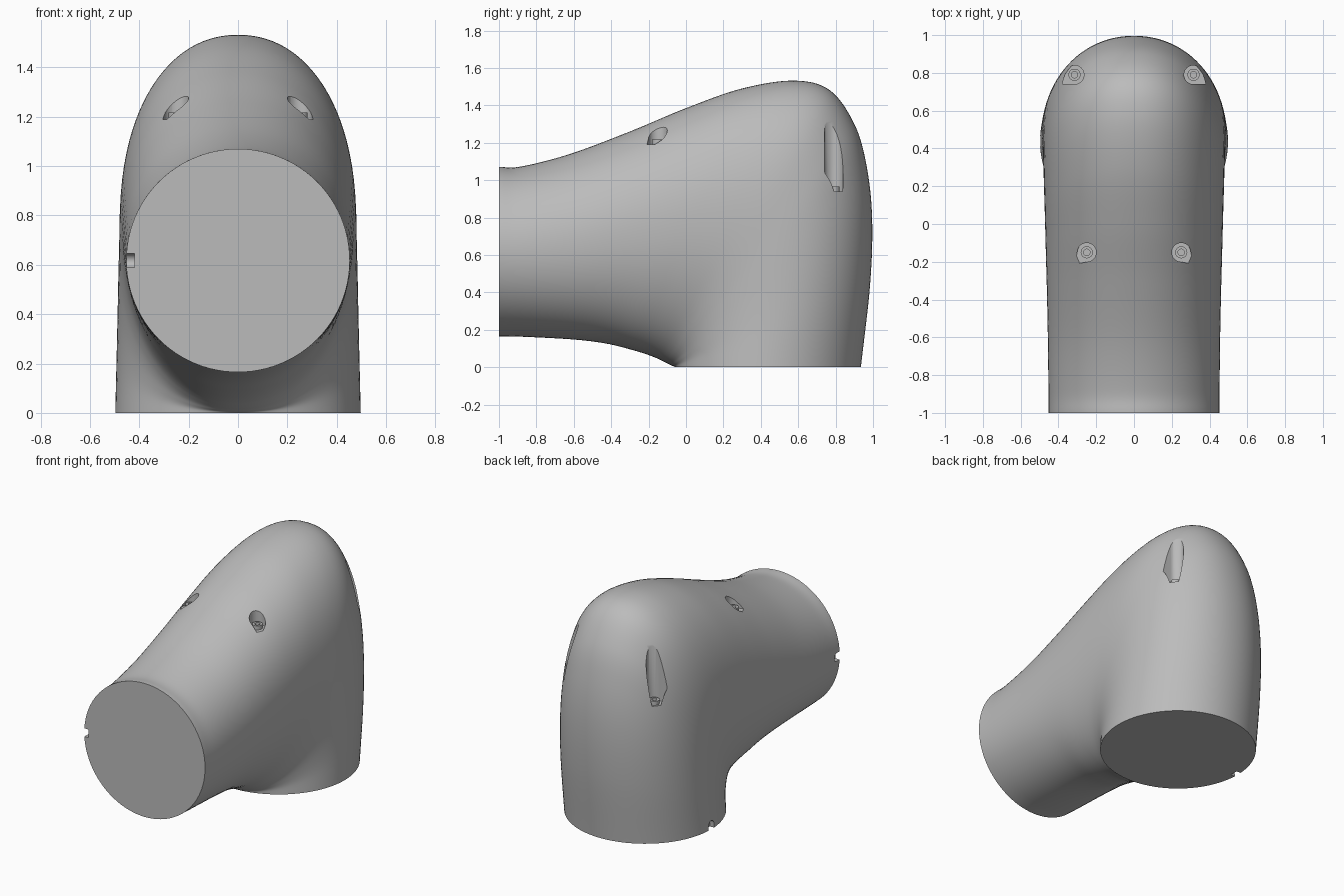
import bpy
import bmesh
import math
from mathutils import Vector

if "Cube" in bpy.data.objects:
    bpy.data.objects.remove(bpy.data.objects["Cube"], do_unlink=True)

RING_POINTS = 96
STEPS = 8

grey = bpy.data.materials.new("plain grey")
grey.use_nodes = True
colour = (0.5, 0.5, 0.5, 1)
grey.diffuse_color = colour
grey.node_tree.nodes["Principled BSDF"].inputs["Base Color"].default_value = colour


def make_object(name, bm):
    bmesh.ops.recalc_face_normals(bm, faces=bm.faces)
    mesh = bpy.data.meshes.new(name)
    bm.to_mesh(mesh)
    bm.free()
    mesh.materials.append(grey)
    obj = bpy.data.objects.new(name, mesh)
    bpy.context.collection.objects.link(obj)
    return obj


def activate(obj):
    bpy.ops.object.select_all(action="DESELECT")
    obj.select_set(True)
    bpy.context.view_layer.objects.active = obj


def smooth(obj):
    activate(obj)
    bpy.ops.object.shade_smooth_by_angle(angle=math.radians(35))


def catmull_rom(a, b, c, d, t):
    return (b * 2 + (c - a) * t + (a * 2 - b * 5 + c * 4 - d) * t ** 2
            + (b * 3 - a - c * 3 + d) * t ** 3) / 2


def power(value, exponent):
    return math.copysign(abs(value) ** exponent, value)


def loft(name, sections):
    """Skin rings spanning each inner and outer point, with flat end caps."""
    rows = [Vector(s) for s in sections]
    rows = [rows[0] * 2 - rows[1]] + rows + [rows[-1] * 2 - rows[-2]]
    path = [catmull_rom(*rows[i:i + 4], k / STEPS)
            for i in range(len(rows) - 3) for k in range(STEPS)]
    path.append(rows[-2])
    bm = bmesh.new()
    rings = []
    for i, (iy, iz, oy, oz, width) in enumerate(path):
        fullness = 2 / (2 + 0.15 * math.sin(math.pi * i / (len(path) - 1)))
        inner, outer = Vector((0, iy, iz)), Vector((0, oy, oz))
        middle, half = (inner + outer) / 2, (outer - inner) / 2
        ring = []
        for k in range(RING_POINTS):
            angle = math.tau * k / RING_POINTS
            side = Vector((width * power(math.sin(angle), fullness), 0, 0))
            ring.append(bm.verts.new(
                middle + half * power(math.cos(angle), fullness) + side))
        rings.append(ring)
    for a, b in zip(rings, rings[1:]):
        for k in range(RING_POINTS):
            n = (k + 1) % RING_POINTS
            bm.faces.new((a[k], a[n], b[n], b[k]))
    bm.faces.new(rings[0])
    bm.faces.new(rings[-1])
    return make_object(name, bm)


def prism(name, points, direction):
    bm = bmesh.new()
    face = bm.faces.new([bm.verts.new(p) for p in points])
    extruded = bmesh.ops.extrude_face_region(bm, geom=[face])["geom"]
    verts = [g for g in extruded if isinstance(g, bmesh.types.BMVert)]
    bmesh.ops.translate(bm, verts=verts, vec=direction)
    return make_object(name, bm)


def cut(target, cutter):
    cutter.hide_render = True
    mod = target.modifiers.new("cut", "BOOLEAN")
    mod.operation = "DIFFERENCE"
    mod.solver = "EXACT"
    mod.object = cutter
    activate(target)
    bpy.ops.object.modifier_apply(modifier=mod.name)
    bpy.data.objects.remove(cutter, do_unlink=True)


def screw(name, location):
    """Round head with a hexagon-like recess."""
    bm = bmesh.new()
    bmesh.ops.create_cone(bm, cap_ends=True, segments=24, radius1=0.032,
                          radius2=0.032, depth=0.03)
    top = max(bm.faces, key=lambda f: f.calc_center_median().z)
    bmesh.ops.inset_region(bm, faces=[top], thickness=0.015)
    rim = bmesh.ops.extrude_face_region(bm, geom=[top])["geom"]
    bmesh.ops.delete(bm, geom=[top], context="FACES")
    bmesh.ops.translate(bm, vec=(0, 0, -0.015),
                        verts=[g for g in rim if isinstance(g, bmesh.types.BMVert)])
    bmesh.ops.translate(bm, verts=bm.verts, vec=location)
    smooth(make_object(name, bm))


# Elbow shell: inner y, inner z, outer y, outer z, half width
shell = loft("elbow_shell", [
    (-1, .165, -1, 1.07, .453),
    (-.88, .163, -.88, 1.073, .453),
    (-.6, .148, -.62, 1.14, .456),
    (-.42, .125, -.3, 1.26, .461),
    (-.28, .09, 0, 1.385, .467),
    (-.2, .065, .3, 1.49, .472),
    (-.15, .045, .58, 1.532, .477),
    (-.12, .03, .77, 1.48, .48),
    (-.1, .02, .9, 1.3, .482),
    (-.085, .013, .965, 1.08, .485),
    (-.075, .008, .995, .8, .488),
    (-.065, .004, .985, .45, .492),
    (-.06, 0, .935, 0, .4975),
])

# Teardrop screw pockets, mirrored left and right
for place, centre, heading, reach in (
        ("front", Vector((.25, -.15, 1.19)), -45, .09),
        ("rear", Vector((.315, .79, .94)), -37, .08)):
    for label, sign in (("left", 1), ("right", -1)):
        outline = []
        for k in range(25):
            angle = math.radians(heading + 50 + 260 * k / 24)
            outline.append(centre + Vector((math.cos(angle), math.sin(angle), 0)) * .05)
        tip = math.radians(heading)
        outline.append(centre + Vector((math.cos(tip), math.sin(tip), 0)) * reach)
        outline = [(p.x * sign, p.y, p.z) for p in outline]
        cut(shell, prism("pocket_cutter", outline, (0, 0, .5)))
        screw(f"{place}_{label}_screw",
              (centre.x * sign, centre.y, centre.z + .012))

# Round-ended alignment slots on the right of both open ends
slot = [(-.05, .028), (-.05, -.028)]
for k in range(13):
    angle = math.pi * (k / 12 - 0.5)
    slot.append((.03 + .028 * math.cos(angle), .028 * math.sin(angle)))
cut(shell, prism("front_slot_cutter",
                 [(-.42, -1 + a, .617 + b) for a, b in slot], (-.15, 0, 0)))
cut(shell, prism("bottom_slot_cutter",
                 [(-.465, .4375 + b, a) for a, b in slot], (-.15, 0, 0)))

smooth(shell)
